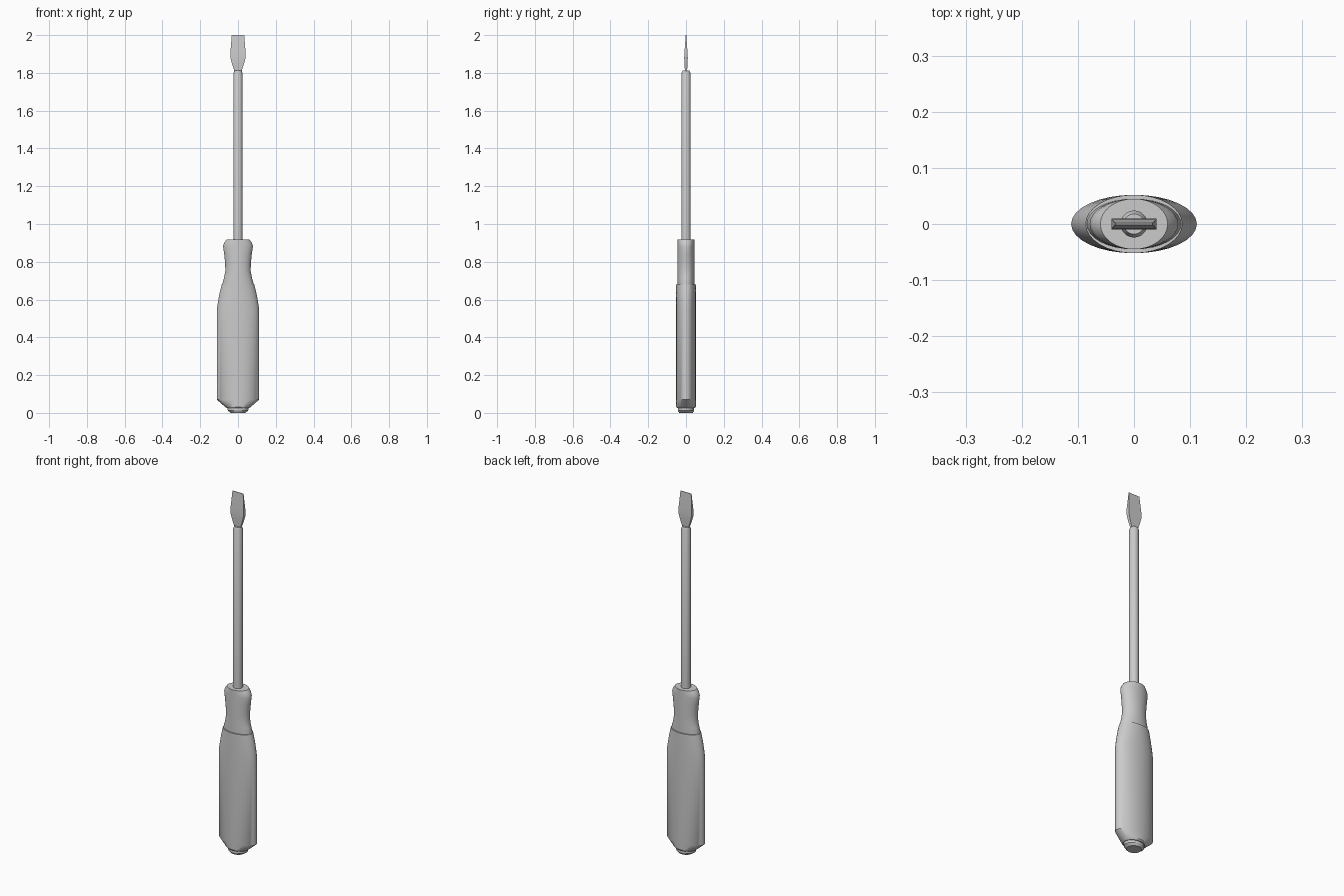
import bpy, bmesh, math

if "Cube" in bpy.data.objects:
    bpy.data.objects.remove(bpy.data.objects["Cube"])


def finish(name, bm, angle=30):
    bmesh.ops.recalc_face_normals(bm, faces=bm.faces)
    mesh = bpy.data.meshes.new(name)
    bm.to_mesh(mesh)
    bm.free()
    ob = bpy.data.objects.new(name, mesh)
    bpy.context.collection.objects.link(ob)
    bpy.ops.object.select_all(action='DESELECT')
    ob.select_set(True)
    bpy.context.view_layer.objects.active = ob
    bpy.ops.object.shade_smooth_by_angle(angle=math.radians(angle))
    return ob


def loft(name, rings, angle=30):
    """Skin closed rings of points and cap both ends."""
    bm = bmesh.new()
    loops = [[bm.verts.new(p) for p in ring] for ring in rings]
    n = len(loops[0])
    for a, b in zip(loops, loops[1:]):
        for i in range(n):
            j = (i + 1) % n
            bm.faces.new((a[i], a[j], b[j], b[i]))
    bm.faces.new(loops[0][::-1])
    bm.faces.new(loops[-1])
    return finish(name, bm, angle)


def ellipse(z, rx, ry, n=32):
    return [(rx * math.cos(2 * math.pi * i / n),
             ry * math.sin(2 * math.pi * i / n), z) for i in range(n)]


def rect(z, rx, ry):
    return [(-rx, -ry, z), (rx, -ry, z), (rx, ry, z), (-rx, ry, z)]


# Each section: height, half width, half depth
grip = [(0.025, 0.058, 0.047), (0.032, 0.068, 0.052), (0.07, 0.112, 0.052),
        (0.55, 0.112, 0.052), (0.60, 0.104, 0.052), (0.645, 0.095, 0.052),
        (0.68, 0.086, 0.052)]
neck = [(0.66, 0.082, 0.045), (0.68, 0.084, 0.045), (0.715, 0.074, 0.045),
        (0.75, 0.067, 0.045), (0.79, 0.068, 0.045), (0.84, 0.073, 0.045),
        (0.882, 0.079, 0.045), (0.90, 0.074, 0.045), (0.918, 0.06, 0.045)]
cap = [(0.0, 0.038, 0.036), (0.012, 0.054, 0.043), (0.035, 0.056, 0.043)]
shaft = [(0.90, 0.024, 0.024), (1.80, 0.024, 0.024), (1.812, 0.018, 0.018)]
blade = [(1.80, 0.019, 0.005), (1.815, 0.021, 0.006), (1.845, 0.031, 0.008),
         (1.88, 0.04, 0.0095), (1.91, 0.04, 0.008), (2.0, 0.033, 0.0015)]

# Handle
loft("handle_grip", [ellipse(*s) for s in grip])
loft("handle_neck", [ellipse(*s) for s in neck])
loft("handle_end_cap", [ellipse(*s) for s in cap])

# Metal shaft and flat tip
loft("shaft", [ellipse(*s) for s in shaft])
loft("flat_blade", [rect(*s) for s in blade])
